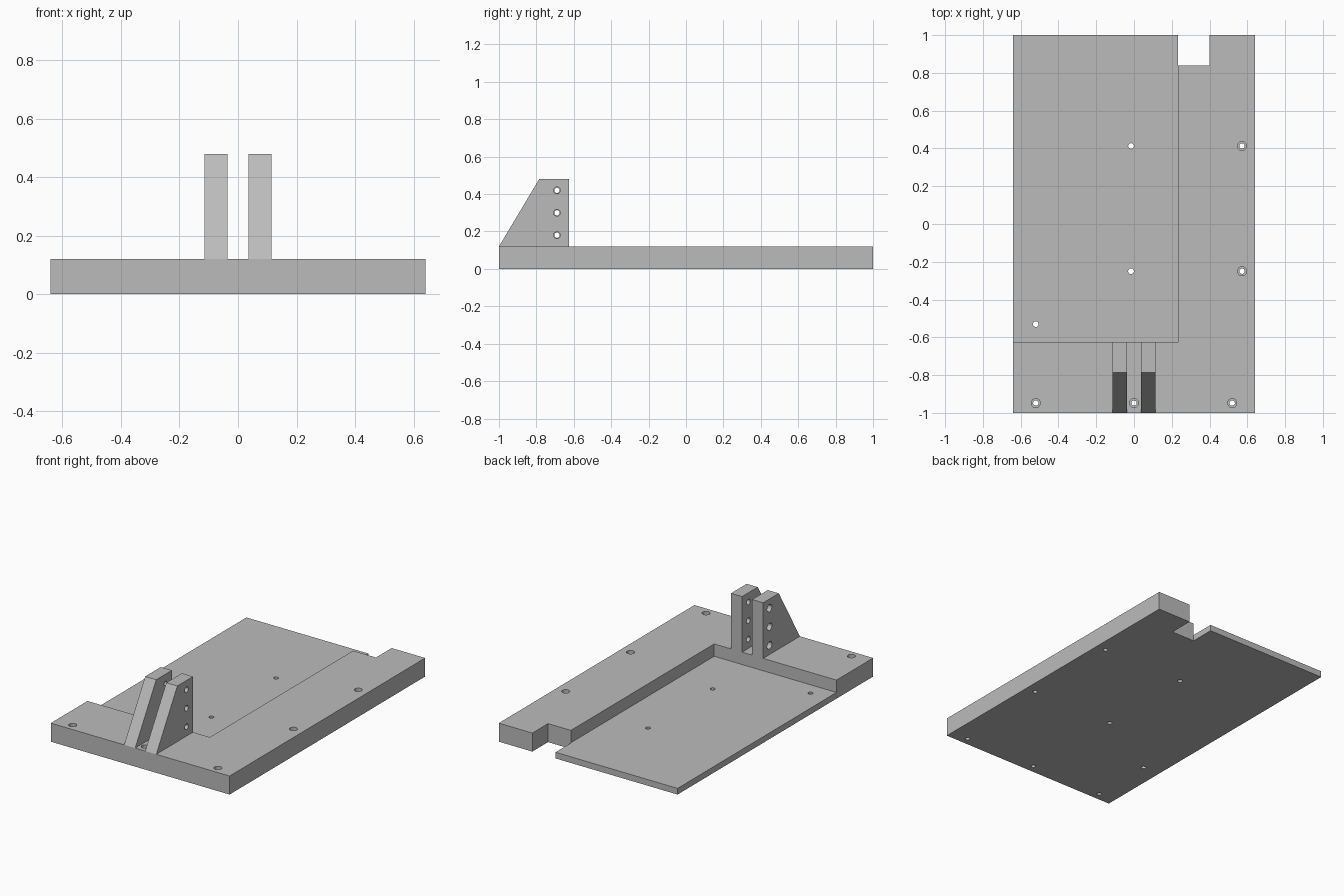
import bpy
import bmesh
from math import pi
from mathutils import Matrix

cube = bpy.data.objects.get("Cube")
if cube:
    bpy.data.objects.remove(cube, do_unlink=True)

HALF_X, HALF_Y = 0.64, 1.0
THICK, FLOOR = 0.12, 0.04
LEDGE_X, LEDGE_Y = 0.236, -0.625   # edges of the sunken area

grey = bpy.data.materials.new("plain grey")
grey.use_nodes = True
colour = (0.5, 0.5, 0.5, 1)
grey.diffuse_color = colour
grey.node_tree.nodes["Principled BSDF"].inputs["Base Color"].default_value = colour


def make_object(name, bm):
    bmesh.ops.recalc_face_normals(bm, faces=bm.faces)
    mesh = bpy.data.meshes.new(name)
    bm.to_mesh(mesh)
    bm.free()
    mesh.materials.append(grey)
    obj = bpy.data.objects.new(name, mesh)
    bpy.context.collection.objects.link(obj)
    return obj


def prism(name, points, offset):
    """Extrude a flat outline along an offset."""
    bm = bmesh.new()
    face = bm.faces.new([bm.verts.new(p) for p in points])
    out = bmesh.ops.extrude_face_region(bm, geom=[face])
    verts = [v for v in out["geom"] if isinstance(v, bmesh.types.BMVert)]
    bmesh.ops.translate(bm, verts=verts, vec=offset)
    return make_object(name, bm)


def block(name, x0, x1, y0, y1, z0, z1):
    outline = [(x0, y0, z0), (x1, y0, z0), (x1, y1, z0), (x0, y1, z0)]
    return prism(name, outline, (0, 0, z1 - z0))


def drill(centre, radius, length, axis="Z"):
    bm = bmesh.new()
    turn = Matrix.Rotation(pi / 2, 4, "Y") if axis == "X" else Matrix()
    bmesh.ops.create_cone(bm, cap_ends=True, segments=32, radius1=radius,
                          radius2=radius, depth=length,
                          matrix=Matrix.Translation(centre) @ turn)
    return make_object("drill", bm)


def cut(target, cutter):
    cutter.hide_render = True
    mod = target.modifiers.new("cut", "BOOLEAN")
    mod.operation = "DIFFERENCE"
    mod.solver = "EXACT"
    mod.object = cutter
    bpy.context.view_layer.objects.active = target
    bpy.ops.object.modifier_apply(modifier=mod.name)
    bpy.data.objects.remove(cutter, do_unlink=True)


# Base plate with sunken floor and back notch
base = block("base_plate", -HALF_X, HALF_X, -HALF_Y, HALF_Y, 0, THICK)
cut(base, block("pocket", -1, LEDGE_X, LEDGE_Y, 2, FLOOR, 1))
cut(base, block("notch", LEDGE_X - 0.002, 0.4, 0.84, 2, -1, 1))

# Counterbored screw holes along the raised border
for x, y in [(0.572, 0.413), (0.572, -0.25), (-0.52, -0.948),
             (0, -0.948), (0.52, -0.948)]:
    cut(base, drill((x, y, 0), 0.014, 1))
    cut(base, drill((x, y, THICK), 0.024, 0.08))

# Plain holes in the sunken floor
for x, y in [(-0.016, 0.413), (-0.016, -0.25), (-0.52, -0.53)]:
    cut(base, drill((x, y, 0), 0.015, 1))

# Pair of sloped brackets with three cross holes each
WIDTH = 0.079
for name, x, radius in [("right_bracket", -0.115, 0.014),
                        ("left_bracket", 0.036, 0.018)]:
    side = [(x, -HALF_Y, THICK), (x, LEDGE_Y, THICK),
            (x, LEDGE_Y, 0.48), (x, -0.785, 0.48)]
    bracket = prism(name, side, (WIDTH, 0, 0))
    for z in (0.18, 0.3, 0.42):
        cut(bracket, drill((x, -0.69, z), radius, 1, "X"))
        if x < 0:
            cut(bracket, drill((x, -0.69, z), 0.024, 0.06, "X"))

# Crisp edges with smooth hole walls
for obj in bpy.context.collection.objects:
    obj.select_set(obj.name in {"base_plate", "right_bracket", "left_bracket"})
bpy.context.view_layer.objects.active = base
bpy.ops.object.shade_smooth_by_angle(angle=pi / 6)
